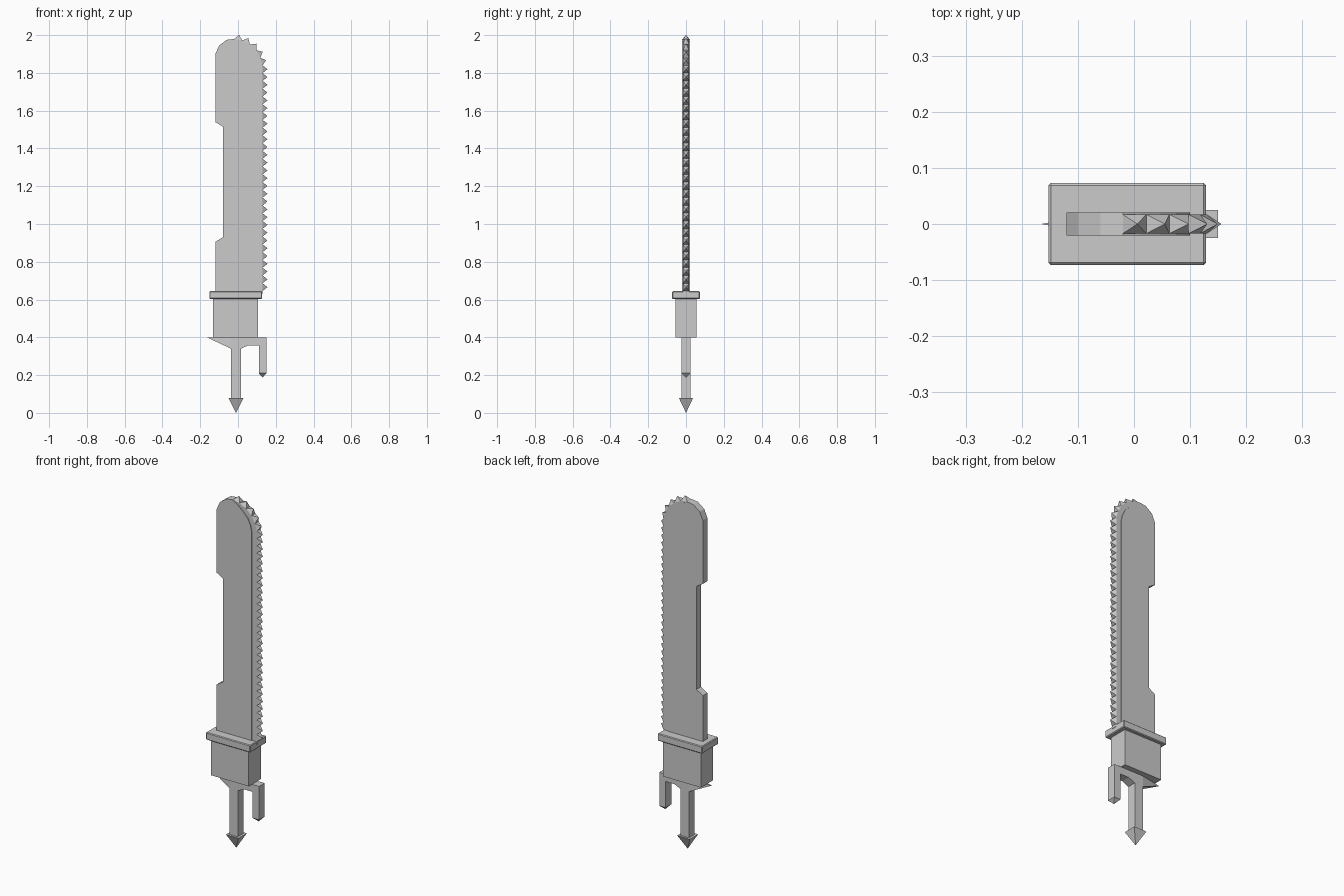
import bpy, bmesh
from mathutils import Vector

if "Cube" in bpy.data.objects:
    bpy.data.objects.remove(bpy.data.objects["Cube"])


def finish(name, bm):
    bmesh.ops.recalc_face_normals(bm, faces=bm.faces)
    mesh = bpy.data.meshes.new(name)
    bm.to_mesh(mesh)
    bm.free()
    obj = bpy.data.objects.new(name, mesh)
    bpy.context.collection.objects.link(obj)
    return obj


def prism(name, profile, half):
    """Extrude an x-z outline symmetrically along y."""
    bm = bmesh.new()
    face = bm.faces.new([bm.verts.new((x, -half, z)) for x, z in profile])
    ext = bmesh.ops.extrude_face_region(bm, geom=[face])
    verts = [g for g in ext["geom"] if isinstance(g, bmesh.types.BMVert)]
    bmesh.ops.translate(bm, verts=verts, vec=(0, 2 * half, 0))
    return finish(name, bm)


def box(name, x0, x1, half, z0, z1):
    return prism(name, [(x0, z0), (x1, z0), (x1, z1), (x0, z1)], half)


def add_pyramid(bm, a, b, half, apex):
    """Four-sided pyramid whose base runs from a to b in x-z."""
    base = [bm.verts.new((p[0], y, p[1]))
            for p, y in ((a, -half), (b, -half), (b, half), (a, half))]
    tip = bm.verts.new((apex[0], 0, apex[1]))
    bm.faces.new(base)
    for i in range(4):
        bm.faces.new((base[i], base[(i + 1) % 4], tip))


def pyramid(name, a, b, half, apex):
    bm = bmesh.new()
    add_pyramid(bm, a, b, half, apex)
    return finish(name, bm)


# Blade with notched back edge and rounded top
inner = [(-0.02, 1.98), (0.012, 1.96), (0.047, 1.93), (0.075, 1.90),
         (0.092, 1.865), (0.10, 1.83), (0.10, 0.63)]
back = [(-0.12, 0.63), (-0.12, 0.905), (-0.08, 0.93), (-0.08, 1.515),
        (-0.12, 1.54), (-0.12, 1.90), (-0.10, 1.945), (-0.06, 1.975)]
prism("blade", inner + back, 0.0205)

# Thinner chain strip wrapped around the cutting edge
arc = [(-0.02, 1.98), (0.022, 1.972), (0.063, 1.95), (0.097, 1.92),
       (0.118, 1.88), (0.13, 1.84)]
prism("chain_strip", arc + [(0.13, 0.63)] + inner[:0:-1], 0.017)

# Row of pyramid teeth along the strip
count = 29
path = arc + [(0.13, 1.84 - (1.84 - 0.645) * i / count)
              for i in range(1, count + 1)]
bm = bmesh.new()
for a, b in zip(path, path[1:]):
    d = (Vector(b) - Vector(a)).normalized()
    apex = (Vector(a) + Vector(b)) / 2 + Vector((-d.y, d.x)) * 0.026
    add_pyramid(bm, a, b, 0.017, apex)
finish("saw_teeth", bm)

# Guard plate with a small chamfer, and the housing below it
guard = box("guard", -0.152, 0.128, 0.073, 0.603, 0.645)
bevel = guard.modifiers.new("chamfer", "BEVEL")
bevel.width = 0.004
bevel.segments = 1
box("housing", -0.132, 0.106, 0.055, 0.40, 0.61)

# Grip with trigger-side prong
prism("grip", [(-0.037, 0.40), (-0.037, 0.07), (0.016, 0.07), (0.016, 0.34),
               (0.055, 0.358), (0.11, 0.358), (0.11, 0.21), (0.15, 0.21),
               (0.15, 0.40)], 0.025)

# Pointed ends
pyramid("back_spike", (-0.037, 0.34), (-0.037, 0.40), 0.025, (-0.165, 0.40))
pyramid("prong_tip", (0.11, 0.21), (0.15, 0.21), 0.025, (0.13, 0.187))
pyramid("pommel", (-0.05, 0.078), (0.029, 0.078), 0.037, (-0.0105, 0.0))
